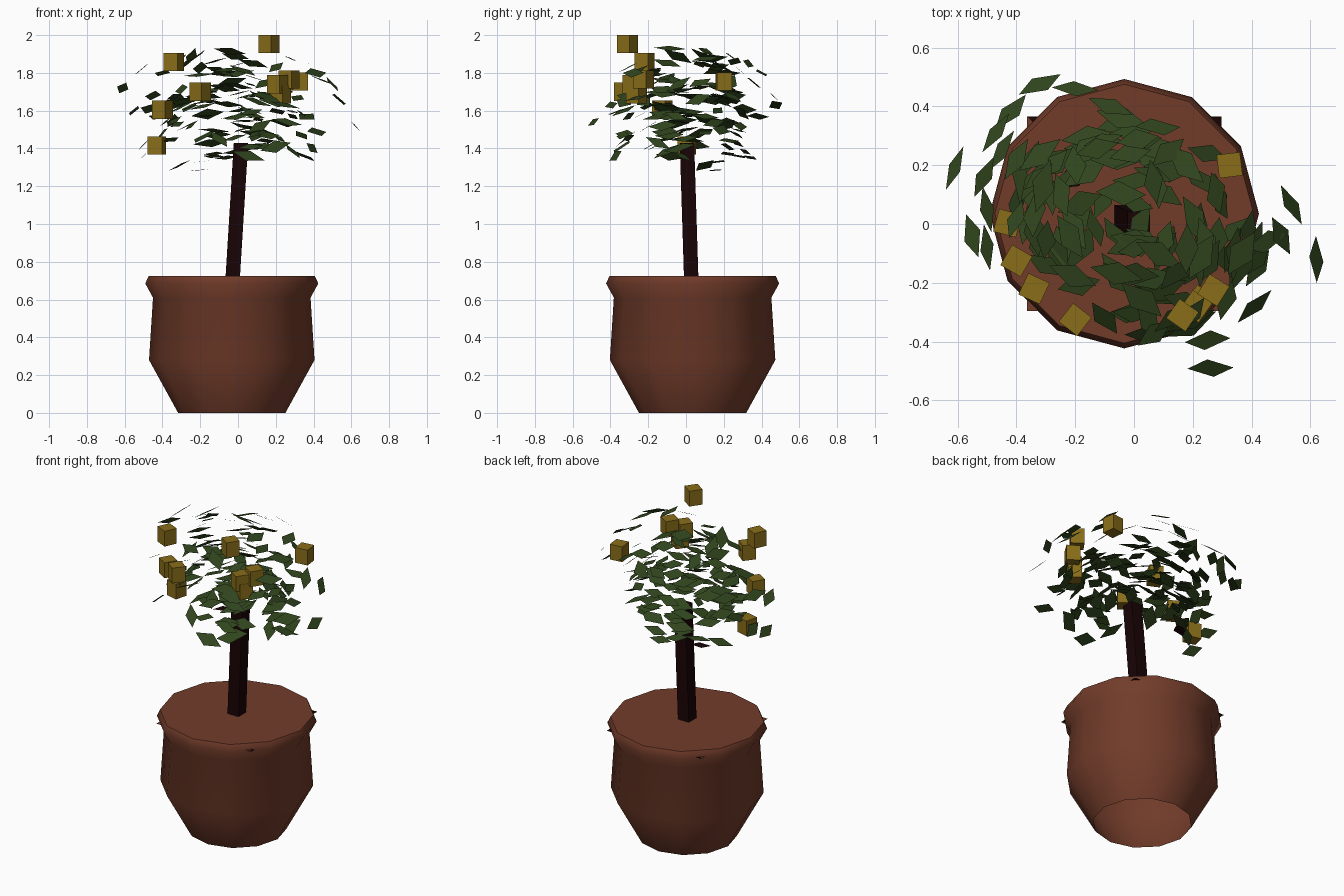
import bpy
import bmesh
import math
import random
from mathutils import Matrix, Vector

random.seed(5)
cube = bpy.data.objects.get("Cube")
if cube:
    bpy.data.objects.remove(cube, do_unlink=True)

CENTRE = Vector((-0.033, 0.035, 0))
UP = Vector((0, 0, 1))


def material(name, rgb):
    m = bpy.data.materials.new(name)
    m.use_nodes = True
    m.diffuse_color = (*rgb, 1)
    m.node_tree.nodes["Principled BSDF"].inputs["Base Color"].default_value = (*rgb, 1)
    return m


terracotta = material("terracotta", (0.168, 0.045, 0.023))
bark = material("dark_bark", (0.01, 0.0012, 0.0016))
leaf_green = material("leaf_green", (0.029, 0.058, 0.012))
fruit_yellow = material("fruit_yellow", (0.25, 0.155, 0.01))


def finish(bm, name, *mats):
    mesh = bpy.data.meshes.new(name)
    bm.to_mesh(mesh)
    bm.free()
    for mat in mats:
        mesh.materials.append(mat)
    obj = bpy.data.objects.new(name, mesh)
    bpy.context.collection.objects.link(obj)
    return obj


def loft(rings, name, mat, smooth):
    """Bridge rings with equal counts and cap the top; the base stays open."""
    bm = bmesh.new()
    loops = [[bm.verts.new(p) for p in ring] for ring in rings]
    n = len(loops[0])
    for low, high in zip(loops, loops[1:]):
        for i in range(n):
            j = (i + 1) % n
            bm.faces.new((low[i], low[j], high[j], high[i])).smooth = smooth
    for e in bm.faces.new(loops[-1]).edges:
        e.smooth = False
    return finish(bm, name, mat)


def ring(centre, radius, sides, turn=0.0):
    return [centre + Vector((math.cos(a), math.sin(a), 0)) * radius
            for a in (turn + math.tau * i / sides for i in range(sides))]


# Pot: twelve-sided, with a flared lip, a closed top and an open base
profile = [(0.284, 0), (0.438, 0.28), (0.417, 0.61), (0.458, 0.685), (0.44, 0.725)]
loft([ring(CENTRE + UP * z, r, 12) for r, z in profile], "pot", terracotta, True)

# Soil sheet: its corners just pass through the lip; the front right half is clay
bm = bmesh.new()
a, b, c, d = [bm.verts.new(p) for p in ring(CENTRE + UP * 0.69, 0.467, 4, math.pi / 4)]
bm.faces.new((a, b, d))
bm.faces.new((b, c, d)).material_index = 1
finish(bm, "soil", bark, terracotta)

# Trunk: leaning square post
foot, head = Vector((-0.029, 0.028, 0.7)), Vector((0.016, 0.005, 1.43))
loft([ring(p, 0.054, 4, math.pi / 4) for p in (foot, head)], "trunk", bark, False)

# Fruits: upright blocks (x, y, z, turn in degrees)
fruits = [
    (0.165, -0.31, 1.952, -35), (-0.34, -0.22, 1.857, -25), (-0.2, -0.325, 1.7, -38),
    (-0.4, -0.125, 1.605, -30), (-0.43, 0.003, 1.415, -15), (0.21, -0.28, 1.74, -35),
    (0.27, -0.225, 1.765, -32), (0.325, 0.2, 1.755, 7), (0.225, -0.262, 1.685, -35),
]
bm = bmesh.new()
for x, y, z, turn in fruits:
    place = (Matrix.Translation((x, y, z)) @ Matrix.Rotation(math.radians(turn), 4, "Z")
             @ Matrix.Diagonal((0.08, 0.08, 0.096, 1)))
    bmesh.ops.create_cube(bm, size=1, matrix=place)
finish(bm, "fruits", fruit_yellow)

# Leaves: flat diamonds that swirl round the crown and tilt outward
leaves = bmesh.new()


def add_leaf(pos, heading, length, width, slope):
    outward = Vector((pos.x, pos.y, 0))
    noise = Vector((random.uniform(-1, 1), random.uniform(-1, 1), 0)) * 0.3
    normal = (UP + outward * slope + noise).normalized()
    along = Vector((math.cos(heading), math.sin(heading), 0))
    along = (along - normal * along.dot(normal)).normalized()
    side = normal.cross(along)
    skew = along * length * random.uniform(-0.12, 0.12)
    corners = (along * length / 2, side * width / 2 + skew,
               -along * length / 2, -side * width / 2 - skew)
    return leaves.faces.new([leaves.verts.new(pos + c) for c in corners])


# Outer sprays (x, y, z, heading in degrees)
outer = [
    (0.62, -0.12, 1.52, -85), (0.535, 0.065, 1.66, -45), (0.45, -0.06, 1.76, 15),
    (0.42, -0.15, 1.43, 45), (0.5, -0.04, 1.74, -50), (0.41, -0.28, 1.8, 45),
    (0.25, -0.395, 1.63, 0), (0.26, -0.49, 1.54, -5), (-0.32, 0.475, 1.63, 20),
    (-0.42, 0.38, 1.57, 50), (-0.2, 0.46, 1.68, -8), (-0.08, 0.4, 1.8, -25),
    (-0.61, 0.19, 1.72, 75), (-0.55, -0.04, 1.6, -65), (-0.51, 0.16, 1.82, 50),
    (-0.5, 0.05, 1.42, -70), (-0.5, -0.08, 1.36, -75), (-0.47, 0.31, 1.61, 60),
    (-0.31, 0.1, 1.31, 30), (0.35, -0.02, 1.36, 40), (0.08, 0.33, 1.85, 10),
    (-0.4, 0.22, 1.8, 60), (-0.4, 0.07, 1.48, 70), (-0.1, -0.32, 1.45, -60),
    (0.05, -0.33, 1.6, -55), (-0.3, -0.14, 1.62, -20), (-0.45, 0.25, 1.68, 55),
    (-0.2, 0.17, 1.33, 20), (0.02, 0, 1.5, 60), (0.25, 0.24, 1.75, -5),
]
for x, y, z, heading in outer:
    add_leaf(Vector((x, y, z)), math.radians(heading), 0.16, 0.07, 1.6)

# Withered leaf hanging low in the crown
add_leaf(Vector((-0.21, 0.155, 1.285)), 0.6, 0.12, 0.07, 0.5).material_index = 1

# Inner crown, scattered under a dome
count = 0
while count < 115:
    x, y = random.uniform(-0.44, 0.44), random.uniform(-0.38, 0.36)
    spread = (x / 0.45) ** 2 + (y / 0.38) ** 2
    if spread > 1 or abs(x + y) > 0.4:
        continue
    roof = 1.5 + 0.47 * math.sqrt(1 - spread * 0.6)
    floor = 1.39 - 0.05 * spread
    z = floor + (roof - floor) * random.random()
    swirl = math.atan2(y, x) + math.pi / 2 + random.gauss(0, 0.45)
    length = random.uniform(0.13, 0.19)
    add_leaf(Vector((x, y, z)), swirl, length, length * random.uniform(0.42, 0.54), 1.7)
    count += 1
finish(leaves, "leaves", leaf_green, bark)
